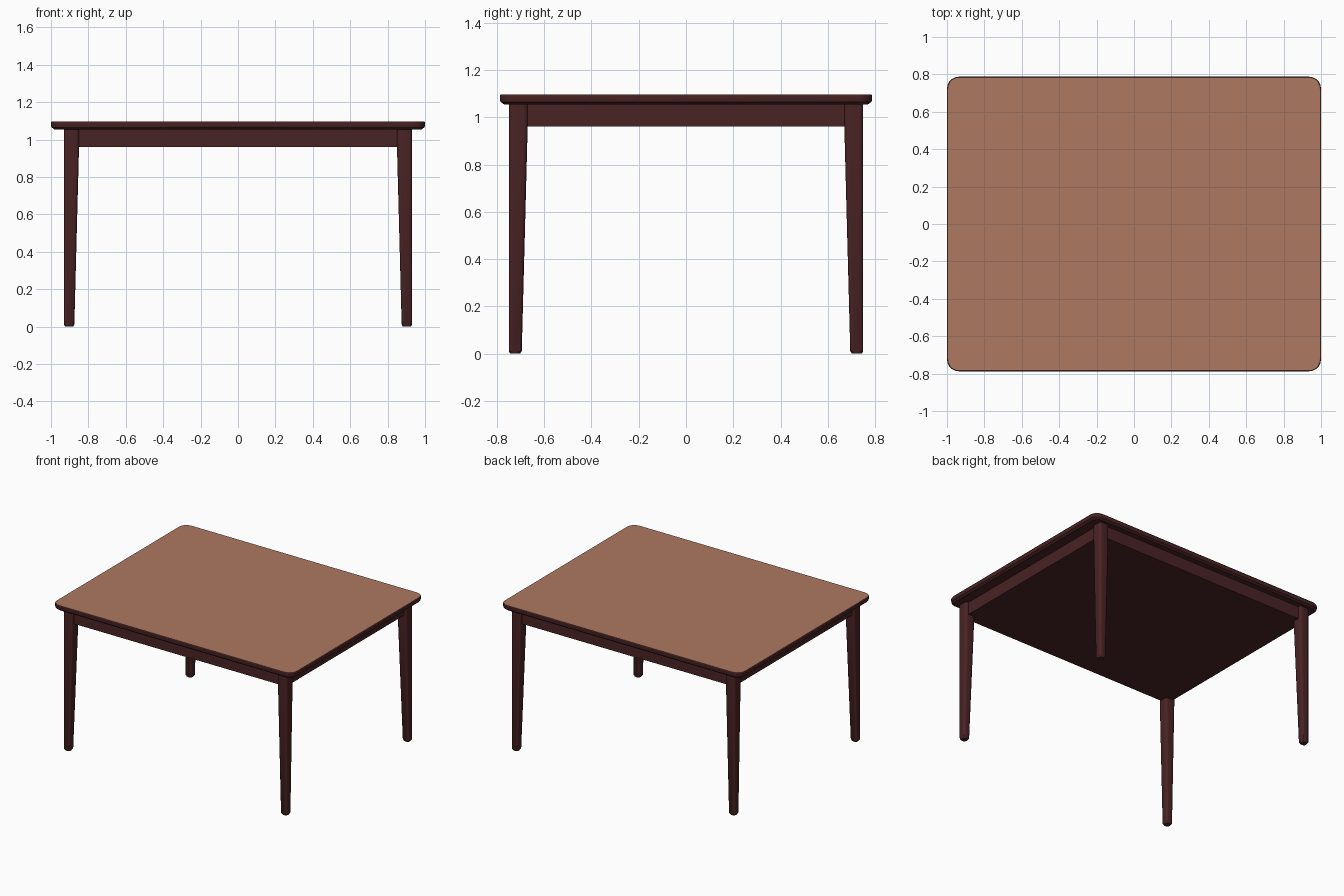
import bpy, bmesh, math

if "Cube" in bpy.data.objects:
    bpy.data.objects.remove(bpy.data.objects["Cube"])


def material(name, rgb):
    m = bpy.data.materials.new(name)
    m.diffuse_color = (*rgb, 1)
    m.use_nodes = True
    m.node_tree.nodes["Principled BSDF"].inputs["Base Color"].default_value = m.diffuse_color
    return m


dark_wood = material("dark wood", (0.068, 0.017, 0.018))
tan_wood = material("tan wood", (0.42, 0.19, 0.117))


def rounded_rect(x0, x1, y0, y1, r, steps):
    """Counter-clockwise outline of a rectangle with rounded corners."""
    corners = [(x1 - r, y1 - r, 0), (x0 + r, y1 - r, 90),
               (x0 + r, y0 + r, 180), (x1 - r, y0 + r, 270)]
    pts = []
    for cx, cy, start in corners:
        for i in range(steps + 1):
            a = math.radians(start + 90 * i / steps)
            pts.append((cx + r * math.cos(a), cy + r * math.sin(a)))
    return pts


def loft(name, sections, steps, mats, smooth=True):
    """Closed solid through stacked sections (z, x0, x1, y0, y1, radius)."""
    bm = bmesh.new()
    rings = []
    for z, *rect in sections:
        rings.append([bm.verts.new((x, y, z)) for x, y in rounded_rect(*rect, steps)])
    n = len(rings[0])
    for a, b in zip(rings, rings[1:]):
        for i in range(n):
            j = (i + 1) % n
            bm.faces.new((a[i], a[j], b[j], b[i]))
    bm.faces.new(rings[0][::-1])
    top = bm.faces.new(rings[-1])
    top.material_index = len(mats) - 1
    bmesh.ops.recalc_face_normals(bm, faces=bm.faces)
    me = bpy.data.meshes.new(name)
    bm.to_mesh(me)
    bm.free()
    for m in mats:
        me.materials.append(m)
    ob = bpy.data.objects.new(name, me)
    bpy.context.collection.objects.link(ob)
    if smooth:
        bpy.ops.object.select_all(action='DESELECT')
        ob.select_set(True)
        bpy.context.view_layer.objects.active = ob
        bpy.ops.object.shade_smooth_by_angle(angle=math.radians(30))
    return ob


# tabletop: dark rounded edge, undercut below, tan upper face
def slab(z, inset):
    return (z, -1 + inset, 1 - inset, -0.788 + inset, 0.788 - inset, 0.065 - inset)


loft("tabletop", [slab(1.055, 0.018), slab(1.066, 0.003), slab(1.075, 0),
                  slab(1.092, 0), slab(1.098, 0.004)], 5, [dark_wood, tan_wood])

# apron: shallow closed box under the top
loft("apron", [(0.962, -0.91, 0.91, -0.73, 0.73, 0.02),
               (1.056, -0.91, 0.91, -0.73, 0.73, 0.02)], 1, [dark_wood], False)

# legs: straight outer sides, inner sides taper towards the foot
OX, OY = 0.93, 0.75


def leg_section(z, width, inset, sx, sy):
    xs = sorted((sx * (OX - inset), sx * (OX - width + inset)))
    ys = sorted((sy * (OY - inset), sy * (OY - width + inset)))
    return (z, *xs, *ys, 0.016)


for sx, side in ((-1, "left"), (1, "right")):
    for sy, end in ((-1, "front"), (1, "back")):
        loft(f"{end}_{side}_leg",
             [leg_section(0, 0.054, 0.006, sx, sy),
              leg_section(0.012, 0.055, 0, sx, sy),
              leg_section(0.96, 0.08, 0, sx, sy),
              leg_section(1.057, 0.08, 0, sx, sy)], 3, [dark_wood])
